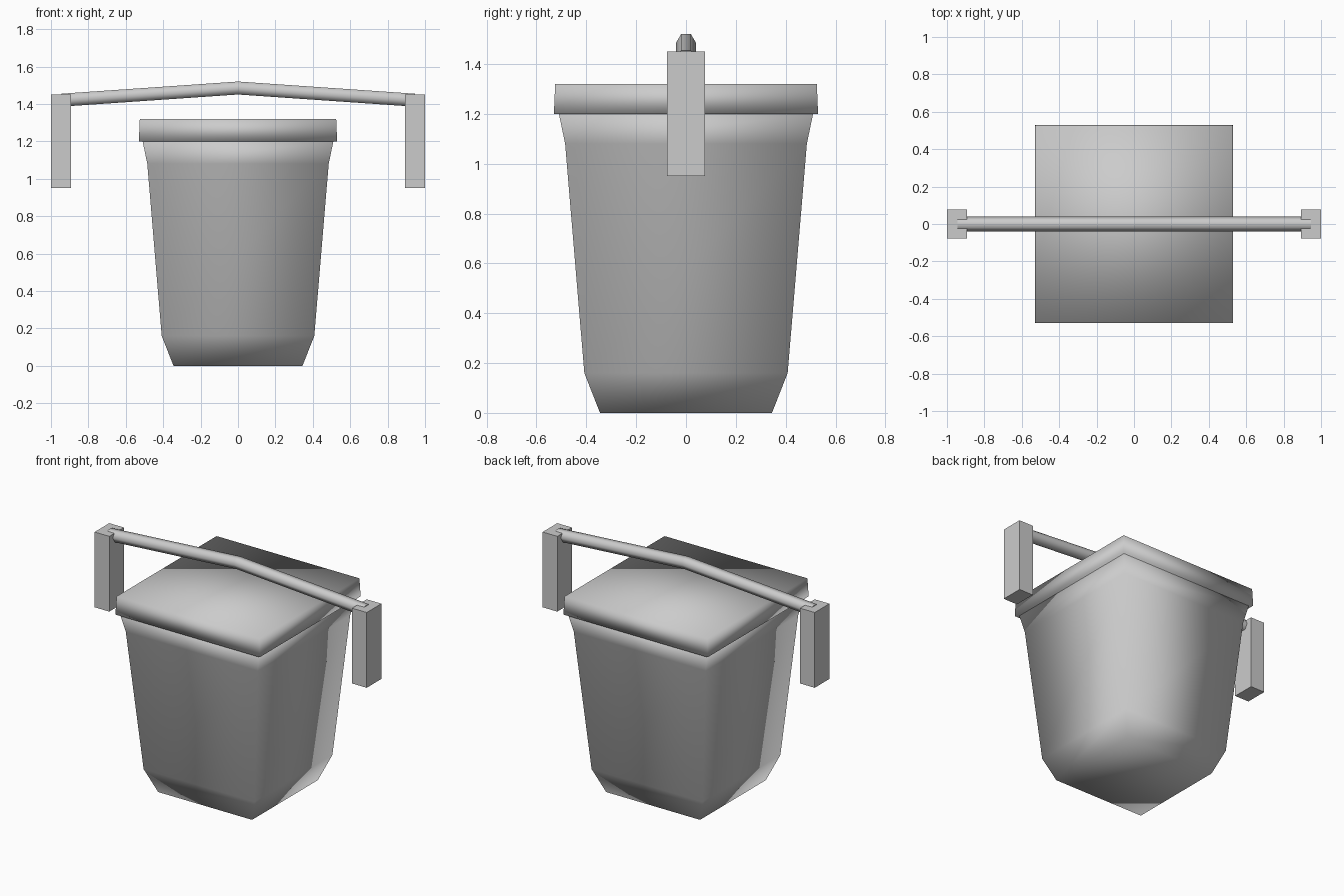
import bpy, bmesh, math
from mathutils import Vector

cube = bpy.data.objects.get("Cube")
if cube:
    bpy.data.objects.remove(cube, do_unlink=True)

grey = bpy.data.materials.new("light_grey")
grey.use_nodes = True
GREY = (0.6, 0.6, 0.6, 1)
grey.diffuse_color = GREY
grey.node_tree.nodes["Principled BSDF"].inputs["Base Color"].default_value = GREY


def loft(name, rings, smooth=True, caps=(True, True)):
    """Skin a list of equal rings of points, with optional end caps."""
    bm = bmesh.new()
    loops = [[bm.verts.new(p) for p in ring] for ring in rings]
    n = len(loops[0])
    for a, b in zip(loops, loops[1:]):
        for i in range(n):
            j = (i + 1) % n
            bm.faces.new((a[i], a[j], b[j], b[i]))
    for use, loop in zip(caps, (loops[0], loops[-1])):
        if use:
            bm.faces.new(loop)
    bmesh.ops.recalc_face_normals(bm, faces=bm.faces)
    for f in bm.faces:
        f.smooth = smooth
    mesh = bpy.data.meshes.new(name)
    bm.to_mesh(mesh)
    bm.free()
    mesh.materials.append(grey)
    obj = bpy.data.objects.new(name, mesh)
    bpy.context.collection.objects.link(obj)
    return obj


def rect(hx, hy, z, x=0):
    return [(x + sx * hx, sy * hy, z) for sx, sy in ((-1, -1), (1, -1), (1, 1), (-1, 1))]


# Square tapered bin with softly shaded corners
profile = [(0.345, 0), (0.408, 0.16), (0.485, 1.08), (0.51, 1.2)]
loft("bin_body", [rect(h, h, z) for h, z in profile])
loft("bin_lid", [rect(0.53, 0.53, 1.2), rect(0.525, 0.525, 1.32)])

# Raised bar with a six-sided section, and a block at each end
for side, label in ((1, "left"), (-1, "right")):
    rings = []
    for x, z in ((0, 1.485), (0.945, 1.42)):
        rings.append([(side * x, 0.04 * math.cos(a), z + 0.04 * math.sin(a))
                      for a in (math.radians(60 * k) for k in range(6))])
    rod = loft(label + "_handle_bar", rings)
    rod.data.set_sharp_from_angle(angle=math.radians(65))
    loft(label + "_end_block",
         [rect(0.054, 0.077, z, side * 0.946) for z in (0.95, 1.45)], smooth=False)
